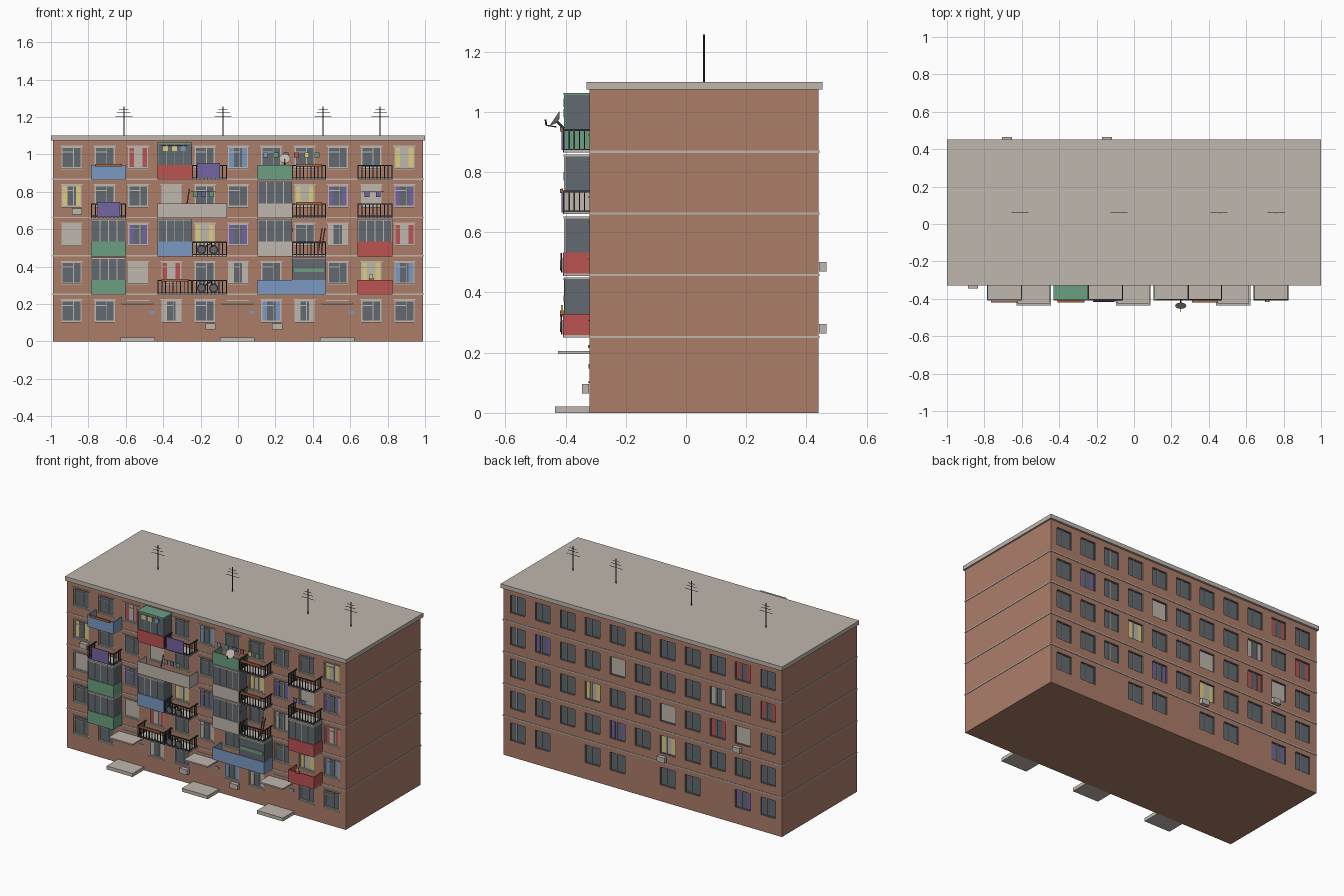
import bpy, bmesh, math
from mathutils import Matrix, Vector

if "Cube" in bpy.data.objects:
    bpy.data.objects.remove(bpy.data.objects["Cube"])

def srgb(h):
    c = [int(h[i:i + 2], 16) / 255 for i in (0, 2, 4)]
    return [v / 12.92 if v <= 0.04045 else ((v + 0.055) / 1.055) ** 2.4 for v in c] + [1]

COLORS = dict(brick='AC7D69', concrete='BFB7AE', glass='626A70', dark_metal='3A3B3E', red='BA5351',
              blue='7B9AC4', green='6C9F82', purple='7464A2', yellow='DCCF80', terracotta='A9683F')
MATS = {}
for n, h in COLORS.items():
    MATS[n] = bpy.data.materials.new(n)
    MATS[n].diffuse_color = srgb(h)

# ---- collected parts: every (name, colour) pair becomes one object
PARTS = {}

def part(name, mat):
    return PARTS.setdefault((name, mat), bmesh.new())

def box(name, mat, x0, x1, y0, y1, z0, z1):
    m = Matrix.Translation(((x0 + x1) / 2, (y0 + y1) / 2, (z0 + z1) / 2)) @ \
        Matrix.Diagonal((abs(x1 - x0), abs(y1 - y0), abs(z1 - z0), 1))
    bmesh.ops.create_cube(part(name, mat), size=1, matrix=m)

def rod(name, mat, a, b, r=0.003, r2=None, n=6):
    a, b = Vector(a), Vector(b)
    d = b - a
    m = Matrix.Translation((a + b) / 2) @ d.to_track_quat('Z', 'Y').to_matrix().to_4x4()
    bmesh.ops.create_cone(part(name, mat), cap_ends=True, segments=n, radius1=r,
                          radius2=r if r2 is None else r2, depth=d.length, matrix=m)

FRONT, BACK, PITCH = -0.32, 0.44, 0.205

def wbox(name, mat, back, x0, x1, d0, d1, z0, z1):
    """Box placed on the front or back wall; d is distance out from the wall."""
    y = (lambda d: BACK + d) if back else (lambda d: FRONT - d)
    box(name, mat, x0, x1, min(y(d0), y(d1)), max(y(d0), y(d1)), z0, z1)

# ---- windows: '.' plain, '#' none, L light blind, small letter side curtains, capital adds light blind
CODE = dict(r='red', b='blue', p='purple', y='yellow', l='concrete')
ROWS = {False: ['..#l.#bl#..', '..LR.l...Yb', 'L.p.Yp..l.R', 'y..L...YpLp', '..R..b....Y'],
        True: ['.p#..#..#..', '....Y.p....', '.Lr.L..Y...', 'r.l...L..p.', '.r.........']}
HW, HH = 0.054, 0.058

def window(back, col, k, c):
    x, z = -0.89 + 0.178 * col, 0.162 + PITCH * k
    wbox('cutter', 'brick', back, x - HW, x + HW, -0.012, 0.05, z - HH, z + HH)
    wbox('window_glass', 'glass', back, x - HW, x + HW, -0.014, -0.010, z - HH, z + HH)
    if c.isupper():
        wbox('blind', 'concrete', back, x - HW * .9, x + HW * .9, -0.010, -0.009, z - HH * .9, z + HH * .9)
    if c.lower() in CODE and c != 'L':
        for s in (-1, 1):
            e = sorted((x + s * HW * .9, x + s * HW * .42))
            wbox('curtain', CODE[c.lower()], back, *e, -0.010, -0.008, z - HH * .9, z + HH * .9)
    t, m = (0.003, 'glass') if back else (0.007, 'concrete')
    for s in (-1, 1):
        e = sorted((s * HW, s * (HW - t)))
        wbox('window_frame', m, back, x + e[0], x + e[1], -0.011, -0.003, z - HH, z + HH)
        e = sorted((s * HH, s * (HH - t)))
        wbox('window_frame', m, back, x - HW, x + HW, -0.011, -0.003, z + e[0], z + e[1])
    if c != 'L':
        wbox('mullion', 'concrete', back, x + 0.008, x + 0.012, -0.010, -0.005, z - HH, z + HH)
        if not back:
            wbox('mullion', 'concrete', back, x - HW, x + 0.01, -0.010, -0.005, z + .028, z + .032)
    if not back:
        wbox('lintel', 'concrete', back, x - .06, x + .06, 0, 0.005, z + HH, z + HH + .006)
        wbox('sill', 'concrete', back, x - .056, x + .056, -0.01, 0.006, z - HH - .004, z - HH)

for back, rows in ROWS.items():
    for k, row in enumerate(rows):
        for col, c in enumerate(row):
            if c != '#':
                window(back, col, k, c)

# ---- shell, floor bands and roof
box('building_body', 'brick', -0.99, 0.99, FRONT, BACK, 0, 1.076)
for k in range(4):
    z = 0.2525 + PITCH * k
    box('floor_band', 'concrete', -0.993, 0.993, FRONT - .003, BACK + .003, z - .0035, z + .0035)
box('roof_slab', 'concrete', -1, 1, -0.33, 0.453, 1.074, 1.10)

# ---- entrances: step, canopy, lintel and blue plaque
for x in (-0.537, -0.003, 0.531):
    box('entrance_step', 'concrete', x - .092, x + .092, -0.435, FRONT, 0, 0.022)
    box('entrance_canopy', 'concrete', x - .085, x + .085, -0.425, FRONT, 0.196, 0.205)
    box('entrance_lintel', 'concrete', x - .06, x + .06, FRONT - .005, FRONT, 0.216, 0.222)
    box('plaque', 'blue', x + .063, x + .091, FRONT - .004, FRONT, 0.147, 0.163)

# ---- balconies
BARS = 9
DEPTH = -0.405

def balcony(x0, x1, k, style, color, frame='concrete'):
    f = 0.25 + PITCH * (k - 1)
    top = f + 0.078
    box('balcony_slab', 'concrete', x0, x1, DEPTH, FRONT, f, f + 0.008)
    if style == 'rail':
        for z in (top, f + 0.012):
            box('railing', color, x0, x1, DEPTH - .003, DEPTH + .003, z - .006, z)
            for x in (x0, x1 - .005):
                box('railing', color, x, x + .005, DEPTH, FRONT, z - .006, z)
        for i in range(BARS + 1):
            x = x0 + (x1 - x0 - .005) * i / BARS
            box('railing', color, x, x + .005, DEPTH - .002, DEPTH + .002, f, top)
        for i in range(1, 5):
            for x in (x0, x1 - .004):
                y = DEPTH + .017 * i
                box('railing', color, x, x + .004, y - .002, y + .002, f, top)
        return
    box('balcony_panel', color, x0, x1, DEPTH - .003, DEPTH + .003, f, top)
    for x in (x0, x1 - .005):
        box('balcony_panel', color, x, x + .005, DEPTH, FRONT, f, top)
    if style == 'glazed':
        h = f + 0.198
        box('balcony_glazing', 'glass', x0 + .003, x1 - .003, DEPTH + .002, FRONT, top - .01, h - .003)
        box('glazing_roof', frame, x0, x1, DEPTH - .002, FRONT, h - .007, h)
        for i in range(5):
            x = x0 + (x1 - x0 - .004) * i / 4
            box('glazing_post', frame, x, x + .004, DEPTH - .001, DEPTH + .004, top, h)

A, B, C, D, E, F = [(-.785, -.6), (-.43, -.245), (-.245, -.06), (.105, .29), (.29, .47), (.64, .825)]
for span, k, style, color in [
        (A, 1, 'glazed', 'green'), (A, 2, 'glazed', 'green'), (A, 3, 'rail', 'dark_metal'), (A, 4, 'open', 'blue'),
        (B, 1, 'rail', 'dark_metal'), (B, 2, 'glazed', 'blue'),
        ((B[0], C[1]), 3, 'open', 'concrete'), (C, 1, 'rail', 'dark_metal'), (C, 2, 'rail', 'dark_metal'),
        (C, 4, 'rail', 'dark_metal'), ((D[0], E[1]), 1, 'open', 'blue'), (D, 2, 'glazed', 'concrete'),
        (D, 3, 'glazed', 'concrete'), (D, 4, 'open', 'green'), (E, 2, 'rail', 'dark_metal'),
        (E, 3, 'rail', 'dark_metal'), (E, 4, 'rail', 'dark_metal'), (F, 1, 'open', 'red'),
        (F, 2, 'glazed', 'red'), (F, 3, 'rail', 'dark_metal'), (F, 4, 'rail', 'dark_metal')]:
    balcony(*span, k, style, color)
balcony(*B, 4, 'glazed', 'red', 'green')
box('balcony_glazing', 'glass', E[0], E[1], DEPTH + .002, FRONT, 0.32, 0.444)
box('glazing_roof', 'concrete', E[0], E[1], DEPTH, FRONT, 0.442, 0.449)
box('glazing_stripe', 'green', E[0] + .01, E[1] - .01, DEPTH - .002, DEPTH + .003, 0.37, 0.39)

# ---- planters, hung rugs and laundry
for (x0, x1), k in ((A, 4), (E, 4), (E, 3), (B, 1)):
    z = 0.25 + PITCH * (k - 1) + 0.078
    box('planter', 'terracotta', x0 + .02, x1 - .02, DEPTH - .014, DEPTH - .003, z - .008, z + .006)
for x, z in ((-.69, .705), (-.157, .913)):
    box('hung_rug', 'purple', x - .06, x + .06, DEPTH - .009, DEPTH - .004, z - .04, z + .04)
for x0, x1, z, cols in ((.12, .45, 1.01, ('blue', 'green', 'purple', 'red', 'yellow', 'green')),
                        (-.25, -.12, .80, ('green', 'purple', 'green')),
                        (.66, .78, .80, ('purple', 'purple')), (-.41, -.27, 1.045, ('yellow', 'yellow', 'blue'))):
    rod('clothes_line', 'dark_metal', (x0, DEPTH, z), (x1, DEPTH, z), .001)
    for i, c in enumerate(cols):
        x = x0 + (x1 - x0) * (i + .5) / len(cols)
        box('laundry', c, x - .013, x + .013, DEPTH - .002, DEPTH + .002, z - .028, z)
box('flower_pot', 'terracotta', .70, .725, -.418, -.404, .325, .34)
box('flower', 'yellow', .704, .721, -.416, -.408, .34, .358)

# ---- skis and bicycles
for x, z in ((.28, .52), (.44, .52), (.455, .52), (-.27, .73)):
    rod('ski', 'red', (x - .01, -.398, z - .04), (x + .01, -.385, z + .085), .004, n=4)
for z in (.285, .49):
    for x in (-.195, -.13):
        rod('bicycle_wheel', 'dark_metal', (x, -.416, z), (x, -.411, z), .024, n=16)
        rod('bicycle_hub', 'glass', (x, -.418, z), (x, -.410, z), .017, n=12)
    rod('bicycle_frame', 'dark_metal', (-.195, -.414, z), (-.145, -.414, z + .035), .003)
    rod('bicycle_frame', 'dark_metal', (-.13, -.414, z), (-.145, -.414, z + .04), .003)

# ---- air conditioners
for back, x, z in ((False, -.147, .08), (False, .21, .08), (False, -.86, .695), (True, -.68, .485), (True, -.145, .28)):
    wbox('air_conditioner', 'concrete', back, x - .027, x + .027, 0.002, 0.026, z - .016, z + .016)

# ---- satellite dish and roof antennas
rod('satellite_dish', 'concrete', (.25, -.425, .97), (.25, -.437, .978), .008, .03, 16)
rod('dish_arm', 'dark_metal', (.25, -.405, .945), (.25, -.43, .97), .004)
rod('dish_arm', 'dark_metal', (.25, -.43, .95), (.25, -.464, .955), .002)
rod('dish_arm', 'dark_metal', (.25, -.464, .955), (.25, -.467, .975), .003)
for x in (-.61, -.08, .455, .76):
    rod('antenna_mast', 'dark_metal', (x, .06, 1.09), (x, .06, 1.257), .003)
    for z, w in ((1.2, .046), (1.222, .036), (1.24, .025)):
        rod('antenna_bar', 'dark_metal', (x - w, .06, z), (x + w, .06, z), .0015)

# ---- turn the parts into objects, then cut the window recesses
objs = {}
for (name, mat), bm in PARTS.items():
    me = bpy.data.meshes.new(name)
    bmesh.ops.recalc_face_normals(bm, faces=bm.faces)
    bm.to_mesh(me)
    bm.free()
    me.materials.append(MATS[mat])
    o = bpy.data.objects.new(name + '_' + mat if name in ('curtain', 'laundry', 'balcony_panel') else name, me)
    bpy.context.collection.objects.link(o)
    objs[name] = o
body, cutter = objs['building_body'], objs['cutter']
cutter.hide_render = True
mod = body.modifiers.new('window_recesses', 'BOOLEAN')
mod.operation, mod.solver, mod.object = 'DIFFERENCE', 'EXACT', cutter
bpy.context.view_layer.objects.active = body
bpy.ops.object.modifier_apply(modifier=mod.name)
bpy.data.objects.remove(cutter)

for m in bpy.data.materials:
    if m.users and not m.is_grease_pencil:
        m.use_nodes = True
        m.node_tree.nodes["Principled BSDF"].inputs["Base Color"].default_value = m.diffuse_color
